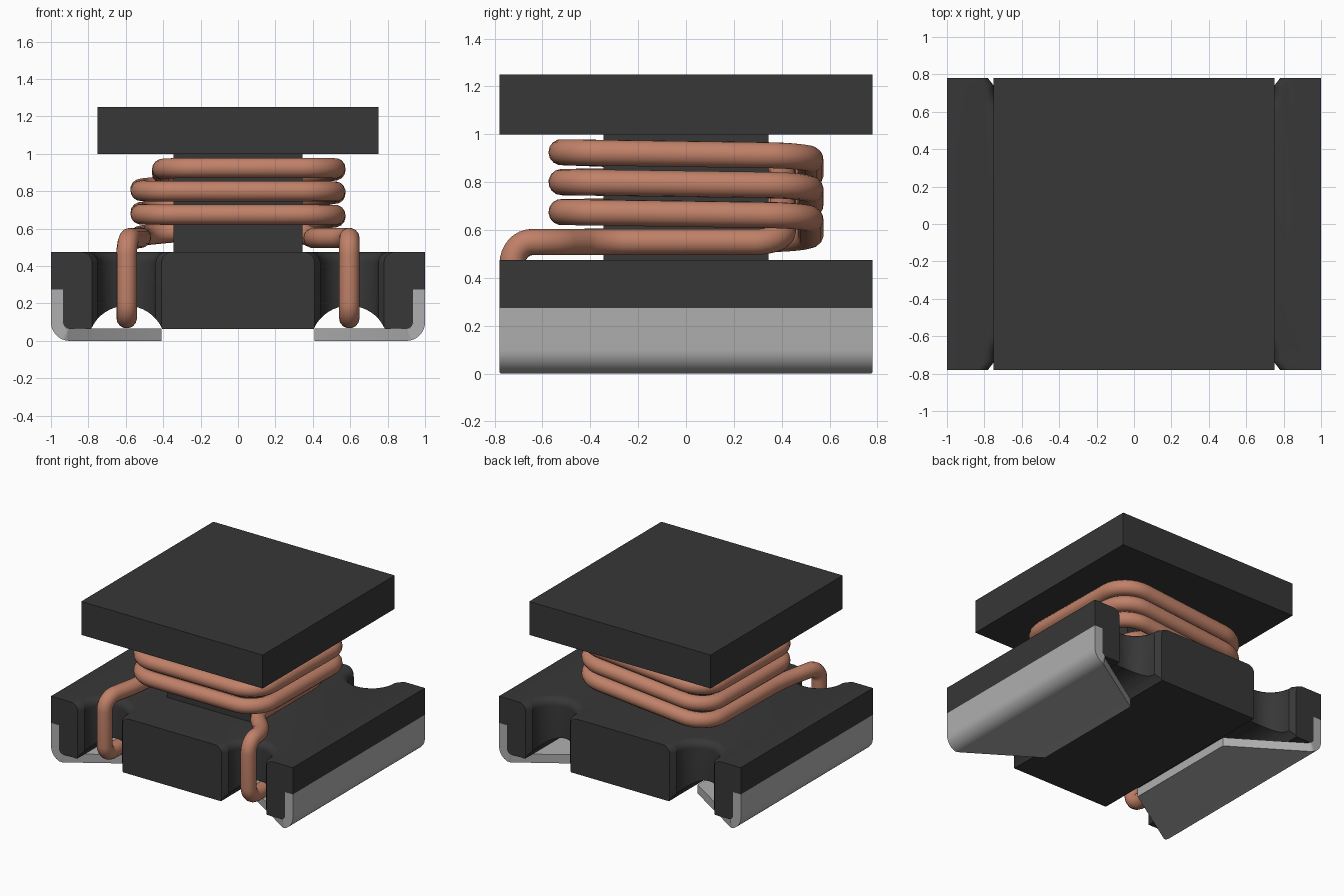
import bpy, bmesh
from math import sin, cos, pi, radians
from mathutils import Vector

if "Cube" in bpy.data.objects:
    bpy.data.objects.remove(bpy.data.objects["Cube"])


def material(name, rgb):
    m = bpy.data.materials.new(name)
    m.diffuse_color = (*rgb, 1)
    m.use_nodes = True
    m.node_tree.nodes["Principled BSDF"].inputs["Base Color"].default_value = m.diffuse_color
    return m


FERRITE = material("ferrite", (0.038, 0.038, 0.038))
COPPER = material("copper", (0.53, 0.22, 0.14))
METAL = material("metal", (0.43, 0.43, 0.43))


def loft(bm, rings):
    """Skin a list of equal-length closed rings and cap both ends."""
    vs = [[bm.verts.new(p) for p in r] for r in rings]
    n = len(vs[0])
    for a, b in zip(vs, vs[1:]):
        for i in range(n):
            j = (i + 1) % n
            bm.faces.new((a[i], a[j], b[j], b[i]))
    bm.faces.new(vs[0])
    bm.faces.new(vs[-1])


def finish(name, bm, mat):
    bmesh.ops.recalc_face_normals(bm, faces=bm.faces)
    me = bpy.data.meshes.new(name)
    bm.to_mesh(me)
    bm.free()
    ob = bpy.data.objects.new(name, me)
    bpy.context.collection.objects.link(ob)
    me.materials.append(mat)
    return ob


def activate(ob):
    bpy.ops.object.select_all(action='DESELECT')
    ob.select_set(True)
    bpy.context.view_layer.objects.active = ob


def smooth(ob):
    activate(ob)
    bpy.ops.object.shade_smooth_by_angle(angle=radians(32))


def box(name, hx, hy, z0, z1, mat):
    bm = bmesh.new()
    loft(bm, [[(-hx, -hy, z), (hx, -hy, z), (hx, hy, z), (-hx, hy, z)] for z in (z0, z1)])
    return finish(name, bm, mat)


def arc(cx, cz, r, a0, a1, n):
    return [(cx + r * cos(radians(a0 + (a1 - a0) * i / n)),
             cz + r * sin(radians(a0 + (a1 - a0) * i / n))) for i in range(n + 1)]


# Top plate and winding core
box("top_plate", 0.75, 0.78, 1.0, 1.25, FERRITE)
core = box("core", 0.345, 0.345, 0.45, 1.01, FERRITE)

# Base: front profile with two arched tunnels, extruded front to back
half = arc(0.595, -0.02, 0.208, 155.9, 24.1, 16) + arc(0.9, 0.1, 0.035, -90, 0, 5)
half += [(0.935, 0.275), (1, 0.275), (1, 0.475)]
profile = half + [(-x, z) for x, z in reversed(half)]
bm = bmesh.new()
loft(bm, [[(x, y, z) for x, z in profile] for y in (-0.78, 0.78)])
base = finish("base", bm, FERRITE)


# Wire notches: flared slots with a rounded upper rim
def notch_ring(sx, sy, z, e):
    side = [(0.225 + e, -0.05), (0.155 + e, 0.04)]
    pts = side + arc(0, 0.05, 0.155 + e, 0, 180, 16) + [(-u, d) for u, d in reversed(side)]
    return [(sx * (0.595 + u), sy * (0.78 - d), z) for u, d in pts]


levels = [(0.0, 0.0)]
levels += [(0.42 + 0.055 * sin(i * pi / 12), 0.055 * (1 - cos(i * pi / 12))) for i in range(7)]
levels += [(0.6, 0.055)]
bm = bmesh.new()
for sx in (-1, 1):
    for sy in (-1, 1):
        loft(bm, [notch_ring(sx, sy, z, e) for z, e in levels])
cutter = finish("notch_cutter", bm, FERRITE)
cutter.hide_render = True
mod = base.modifiers.new("notches", 'BOOLEAN')
mod.operation = 'DIFFERENCE'
mod.solver = 'EXACT'
mod.object = cutter
activate(base)
bpy.ops.object.modifier_apply(modifier=mod.name)
bpy.data.objects.remove(cutter)
smooth(base)


# Terminals: bent sheet, tapering towards the middle underneath
def half_width(x):
    return min(0.78, 0.78 - 0.64 * (0.925 - x))


outer = [(1, 0.275)] + arc(0.9, 0.1, 0.1, 0, -90, 10) + [(0.41, 0)]
inner = [(0.935, 0.275)] + arc(0.9, 0.1, 0.035, 0, -90, 10) + [(0.41, 0.065)]
for name, s in (("left_terminal", -1), ("right_terminal", 1)):
    bm = bmesh.new()
    rings = []
    for (xo, zo), (xi, zi) in zip(outer, inner):
        wo = half_width(xo) if zo < 0.1 else 0.78
        wi = half_width(xo) if zo < 0.1 else 0.78
        rings.append([(s * xo, -wo, zo), (s * xo, wo, zo), (s * xi, wi, zi), (s * xi, -wi, zi)])
    loft(bm, rings)
    smooth(finish(name, bm, METAL))


# Copper wire: corner points with a rounding distance each
def rounded(points, n=8):
    path = [Vector(points[0][0])]
    for (a, _), (p, d), (b, _) in zip(points, points[1:], points[2:]):
        a, p, b = Vector(a), Vector(p), Vector(b)
        p0 = p + (a - p).normalized() * min(d, (a - p).length * 0.48)
        p1 = p + (b - p).normalized() * min(d, (b - p).length * 0.48)
        for i in range(n + 1):
            t = i / n
            # weighted (rational) curve, close to a circular arc
            w0, w1, w2 = (1 - t) ** 2, 2 * t * (1 - t) * 0.707, t * t
            path.append((p0 * w0 + p * w1 + p1 * w2) / (w0 + w1 + w2))
    path.append(Vector(points[-1][0]))
    return path


R, LOW, PITCH = 0.52, 0.55, 0.125


def leg(s):
    return [((s * 0.595, -0.45, 0.122), 0), ((s * 0.595, -0.725, 0.122), 0.08),
            ((s * 0.595, -0.725, LOW), 0.09)]


# right leg, inner riser round the back, then three turns down to the left leg
route = leg(1) + [((0.595, -0.56, LOW), 0.08), ((0.405, -0.36, LOW), 0.1),
                  ((0.405, 0.405, LOW), 0.12), ((-0.405, 0.405, 0.89), 0.12),
                  ((-0.405, -R, 0.925), 0.18)]
for k in range(3):
    z = 0.925 - k * PITCH
    route += [((R, -R, z), 0.18), ((R, R, z - 0.015), 0.18), ((-R, R, z - PITCH + 0.015), 0.18)]
    if k < 2:
        route.append(((-R, -R, z - PITCH), 0.18))
route += [((-R, -0.38, LOW), 0.12)] + leg(-1)[::-1]

path = rounded(route)
cu = bpy.data.curves.new("wire", 'CURVE')
cu.dimensions = '3D'
cu.bevel_depth = 0.055
cu.bevel_resolution = 5
cu.use_fill_caps = True
sp = cu.splines.new('POLY')
sp.points.add(len(path) - 1)
for pt, co in zip(sp.points, path):
    pt.co = (*co, 1)
cu.materials.append(COPPER)
wire = bpy.data.objects.new("wire", cu)
bpy.context.collection.objects.link(wire)
activate(wire)
bpy.ops.object.convert(target='MESH')
smooth(bpy.context.view_layer.objects.active)
